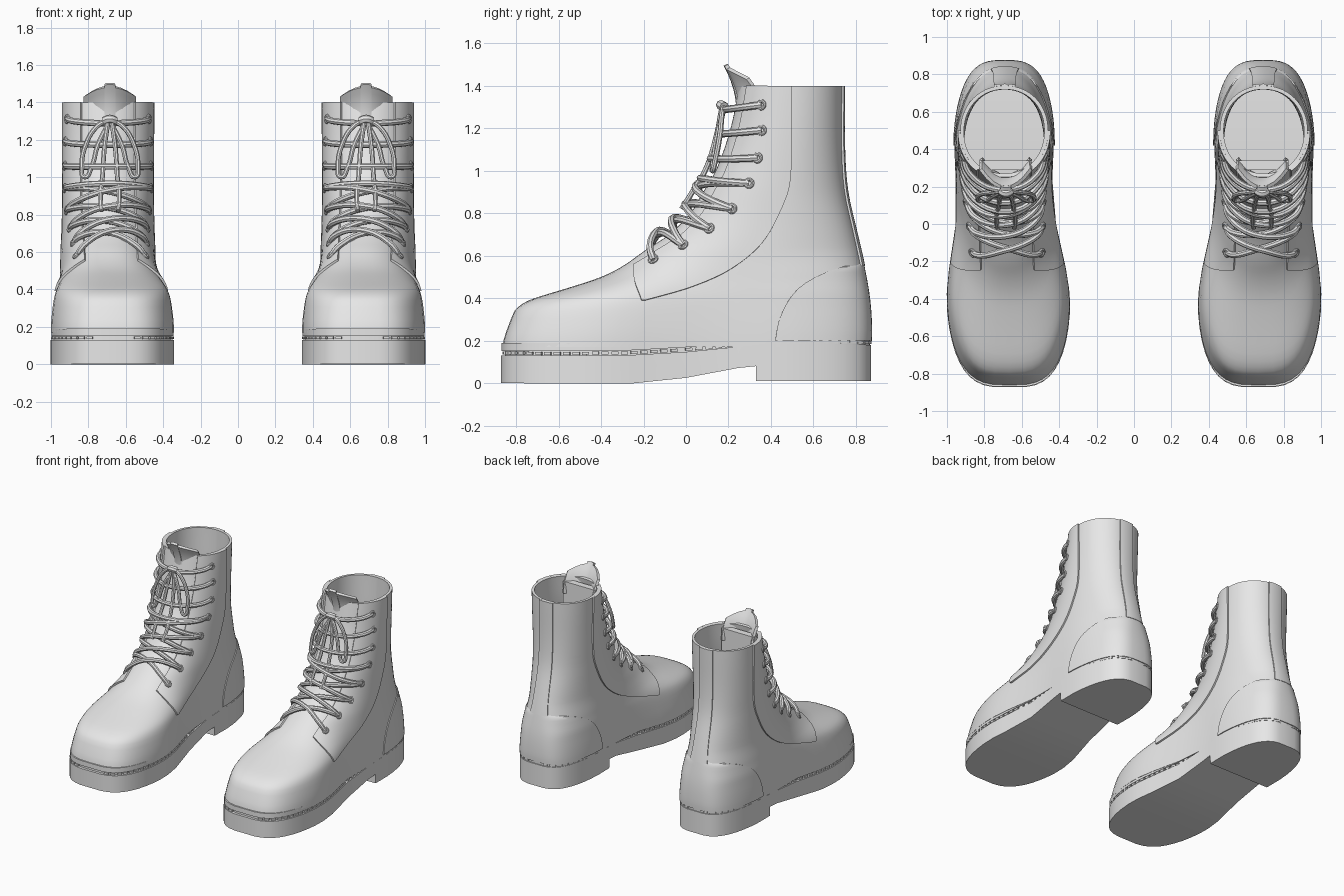
import bpy, bmesh, math
from mathutils import Vector, Matrix

if "Cube" in bpy.data.objects:
    bpy.data.objects.remove(bpy.data.objects["Cube"])

grey = bpy.data.materials.new("boot grey")
grey.use_nodes = True
grey.diffuse_color = (0.8, 0.8, 0.8, 1)
grey.node_tree.nodes["Principled BSDF"].inputs["Base Color"].default_value = (0.8, 0.8, 0.8, 1)


def curve_fn(*pts):
    """Smooth function through (input, value) points."""
    def slope(i):
        a, b = pts[max(i - 1, 0)], pts[min(i + 1, len(pts) - 1)]
        return (b[1] - a[1]) / (b[0] - a[0])

    def f(v):
        v = min(max(v, pts[0][0]), pts[-1][0])
        i = next(k for k in range(len(pts) - 1) if v <= pts[k + 1][0])
        (x0, y0), (x1, y1) = pts[i], pts[i + 1]
        h = x1 - x0
        t = (v - x0) / h
        return (y0 * (1 + 2 * t) * (1 - t) ** 2 + y1 * t * t * (3 - 2 * t)
                + h * slope(i) * t * (1 - t) ** 2 - h * slope(i + 1) * t * t * (1 - t))
    return f


# Shape of the boot: outline of the foot and profile of the upper
foot_half = curve_fn((-.9, .345), (-.6, .345), (-.4, .338), (-.2, .307), (0, .268), (.2, .258), (.5, .277), (.9, .28))
centre_x = curve_fn((-.9, .665), (-.4, .672), (0, .685), (.2, .695), (.9, .69))
front_y = curve_fn((.15, -.865), (.2, -.86), (.3, -.825), (.35, -.8), (.39, -.74), (.42, -.65), (.45, -.55), (.5, -.4),
                   (.55, -.3), (.62, -.2), (.7, -.08), (.8, .02), (.9, .08), (1, .14), (1.2, .21), (1.4, .25))
back_y = curve_fn((.15, .865), (.25, .87), (.4, .86), (.57, .83), (.7, .8), (.9, .755), (1.1, .74), (1.4, .74))
squareness = curve_fn((.15, 3.3), (.4, 3), (.5, 2.6), (.65, 2.2), (1.4, 2.1))
shaft_blend = curve_fn((.15, 0), (.25, .02), (.4, .2), (.5, .5), (.6, .75), (.8, 1), (1.4, 1))
sole_top = curve_fn((-.9, .13), (-.4, .13), (-.2, .135), (.1, .155), (.33, .18), (.5, .185), (.9, .18))
welt_top = curve_fn((-.9, .19), (-.3, .19), (0, .21), (.35, .24), (.9, .24))
arch = curve_fn((-.9, 0), (-.22, 0), (0, .025), (.2, .065), (.33, .08))


def spow(v, e):
    return math.copysign(abs(v) ** e, v)


def half_width(y, z):
    t = shaft_blend(z)
    return foot_half(y) * (1 - t) + .235 * t


def skin(a, z):
    """Point on the upper: angle a runs from the front (0) round to the back (pi)."""
    n, f, b = squareness(z), front_y(z), back_y(z)
    y = (f + b) / 2 - (b - f) / 2 * spow(math.cos(a), 2 / n)
    return Vector((centre_x(y) + half_width(y, z) * spow(math.sin(a), 2 / n), y, z))


def normal(a, z):
    e = .01
    return (skin(a + e, z) - skin(a - e, z)).cross(skin(a, min(z + e, 1.4)) - skin(a, z - e)).normalized()


def angle_at(y, z):
    f, b = front_y(z), back_y(z)
    c = max(-1, min(1, ((f + b) / 2 - y) / ((b - f) / 2)))
    return math.acos(spow(c, squareness(z) / 2))


def angle_at_x(x, z):
    return math.asin(min(1, x / half_width(front_y(z), z)) ** (squareness(z) / 2))


def finish(ob, thick=0, smooth=40):
    bpy.context.scene.collection.objects.link(ob)
    ob.data.materials.append(grey)
    if thick:
        m = ob.modifiers.new("thickness", 'SOLIDIFY')
        m.thickness, m.offset = thick, -1
    ob.modifiers.new("pair", 'MIRROR').use_mirror_merge = False
    bpy.ops.object.select_all(action='DESELECT')
    ob.select_set(True)
    bpy.context.view_layer.objects.active = ob
    bpy.ops.object.convert(target='MESH')
    bpy.ops.object.shade_smooth_by_angle(angle=math.radians(smooth))


def mesh(name, verts, faces, thick=0, smooth=40):
    me = bpy.data.meshes.new(name)
    me.from_pydata(verts, [], faces)
    finish(bpy.data.objects.new(name, me), thick, smooth)


def grid_faces(rows, cols):
    return [(r * cols + c, r * cols + c + 1, (r + 1) * cols + c + 1, (r + 1) * cols + c)
            for r in range(rows - 1) for c in range(cols - 1)]


def patch(name, zs, start, end, off, cols, thick):
    """Leather panel following the upper, raised by off."""
    verts = []
    for z in zs:
        for c in range(cols):
            a = start(z) + (end(z) - start(z)) * c / (cols - 1)
            verts.append(skin(a, z) + normal(a, z) * off)
    mesh(name, verts, grid_faces(len(zs), cols), thick)


def span(a, b, n):
    return [a + (b - a) * i / (n - 1) for i in range(n)]


def lace(name, paths, radius):
    cu = bpy.data.curves.new(name, 'CURVE')
    cu.dimensions, cu.bevel_depth, cu.bevel_resolution, cu.resolution_u = '3D', radius, 2, 5
    cu.use_fill_caps = True
    for pts in paths:
        sp = cu.splines.new('BEZIER')
        sp.bezier_points.add(len(pts) - 1)
        for bp, p in zip(sp.bezier_points, pts):
            bp.co = p
            bp.handle_left_type = bp.handle_right_type = 'AUTO'
    finish(bpy.data.objects.new(name, cu))


def outline(a, inset):
    y = -(.875 - inset) * spow(math.cos(a), 2 / 3.3)
    return y, (foot_half(y) - inset) * abs(math.sin(a)) ** (2 / 3.3)


def slab(name, inset, bottom, top, step=None):
    """Layer of the sole, lofted from toe to heel."""
    rows = [outline(a, inset) for a in span(.1, math.pi - .1, 25)]
    if step:
        w = foot_half(step) * .99 - inset
        rows = sorted(rows + [(step - .001, w), (step, w)])
    verts = []
    for y, w in rows:
        x = centre_x(y)
        verts += [(x - w, y, bottom(y)), (x + w, y, bottom(y)), (x + w, y, top(y)), (x - w, y, top(y))]
    n = len(rows)
    faces = [(4 * r + k, 4 * r + (k + 1) % 4, 4 * r + 4 + (k + 1) % 4, 4 * r + 4 + k)
             for r in range(n - 1) for k in range(4)]
    faces = [f[::-1] for f in faces] + [(0, 1, 2, 3), tuple(4 * n - k for k in (1, 2, 3, 4))]
    mesh(name, verts, faces, smooth=35)


# Sole layers
slab("outsole", 0, lambda y: .01 if y >= .33 else arch(y), sole_top, .33)
slab("welt_groove", .02, lambda y: sole_top(y) - .01, lambda y: sole_top(y) + .03)
slab("welt", .003, lambda y: sole_top(y) + .022, welt_top)

# Welt stitches, evenly spaced round the groove
bm = bmesh.new()
for side in (-1, 1):
    last = None
    for a in span(.1, math.pi - .1, 1500):
        y, w = outline(a, .01)
        p = Vector((centre_x(y) + side * w, y, sole_top(y) + .011))
        if last is None:
            last = p
        elif (p - last).length > .045:
            rot = (p - last).to_track_quat('X', 'Z').to_matrix().to_4x4()
            bmesh.ops.create_cube(bm, size=1, matrix=Matrix.Translation(p) @ rot @ Matrix.Diagonal((.032, .016, .014, 1)))
            last = p
me = bpy.data.meshes.new("welt_stitches")
bm.to_mesh(me)
bm.free()
finish(bpy.data.objects.new("welt_stitches", me))

# Upper
levels = span(.17, .34, 6) + span(.36, .64, 19) + span(.68, 1.4, 16)
patch("upper", levels, lambda z: -math.pi, lambda z: math.pi, 0, 57, .02)

# Side facings with the eyelet rows
facing_rear = curve_fn((.39, -.19), (.45, .02), (.53, .2), (.65, .35), (.8, .44), (.95, .49), (1.4, .5))
facing_front = curve_fn((.39, -.21), (.5, -.245), (.6, -.22), (.66, -.12), (1.4, -.1))
for side, label in ((1, "outer"), (-1, "inner")):
    def lead(z):
        return side * max(angle_at(facing_front(z), z), angle_at_x(.14, z))

    def trail(z):
        return side * angle_at(facing_rear(z), z)
    edges = (lead, trail) if side > 0 else (trail, lead)
    patch(label + "_facing", span(.39, .66, 16) + span(.7, 1.4, 16), *edges, .012, 14, .012)

# Heel counter and back strip
counter = curve_fn((.2, .42), (.3, .44), (.4, .49), (.47, .56), (.53, .68), (.57, .825))
patch("heel_counter", span(.2, .57, 16), lambda z: angle_at(counter(z), z),
      lambda z: 2 * math.pi - angle_at(counter(z), z), .007, 33, .007)
patch("back_strip", span(.55, 1.4, 18), lambda z: math.pi - .22, lambda z: math.pi + .22, .01, 7, .01)

# Tongue: flared top, pull tab and inner padding
cx = .685


def tongue(name, half, lift, forward):
    verts = []
    for r in span(0, 1, 7):
        for s in span(-1, 1, 9):
            x = half * s
            bend = (x / .14) ** 2
            verts.append((cx + x, .245 - .06 * r * r + .1 * bend - forward, 1.28 + r * (.2 - .05 * bend + lift)))
    mesh(name, verts, grid_faces(7, 9), .02)


tongue("tongue", .14, 0, 0)
tongue("tongue_tab", .03, .015, .008)
pad = [(cx + sx * .14, y, z) for z in (.7, 1.37) for sx, y in ((-1, .29), (1, .29), (1, .34), (-1, .34))]
mesh("tongue_padding", pad, [(0, 3, 2, 1), (4, 5, 6, 7)] + [(k, (k + 1) % 4, (k + 1) % 4 + 4, k + 4) for k in range(4)])

# Eyelets and crossing laces
holes = [(-.15, .575), (-.01, .645), (.115, .725), (.22, .82), (.3, .94), (.34, 1.06), (.36, 1.19), (.36, 1.31)]
rings, crossings = [], []
for i, (y, z) in enumerate(holes):
    y2, z2 = holes[i + 1] if i < 4 else (y, z)
    rise = (.07, .06, .05, .03, 0, -.02, -.03, -.03)[i]
    for side in (-1, 1):
        a = side * angle_at(y, z)
        b = -side * angle_at(y2, z2)
        nrm = normal(a, z)
        u = nrm.cross(Vector((0, 0, 1))).normalized()
        v = nrm.cross(u)
        mid = skin(a, z) + nrm * .014
        rings.append([mid + (u * math.cos(t) + v * math.sin(t)) * .018 for t in span(0, 2 * math.pi, 9)])
        if i < 4 or side > 0:
            path = []
            for t in span(0, 1, 11):
                bump = math.sin(math.pi * t)
                ang, zz = a + (b - a) * t, z + (z2 - z) * t + rise * bump
                path.append(skin(ang, zz) + normal(ang, zz) * (.008 + .03 * bump ** .5 + .008 * side * bump))
            crossings.append(path)
lace("eyelets", rings, .008)
lace("laces", crossings, .017)

# Bow: knot, two loops and two loose ends
bow = []
for s in (-1, 1):
    loop = [(0, .18, 1.31), (.07, .17, 1.27), (.13, .16, 1.17), (.15, .14, 1.06), (.135, .125, 1.0),
            (.1, .13, 1.05), (.065, .15, 1.17), (0, .18, 1.3)]
    tail = [(.01, .17, 1.3), (.03, .14, 1.15), (.04, .09, 1.0), (.05, .03, .9), (.045, -.02, .82)]
    bow += [[(cx + s * x, y, z) for x, y, z in pts] for pts in (loop, tail)]
lace("bow", bow, .013)
lace("knot", [[(cx - .03, .18, 1.3), (cx, .165, 1.31), (cx + .03, .18, 1.3)]], .024)
